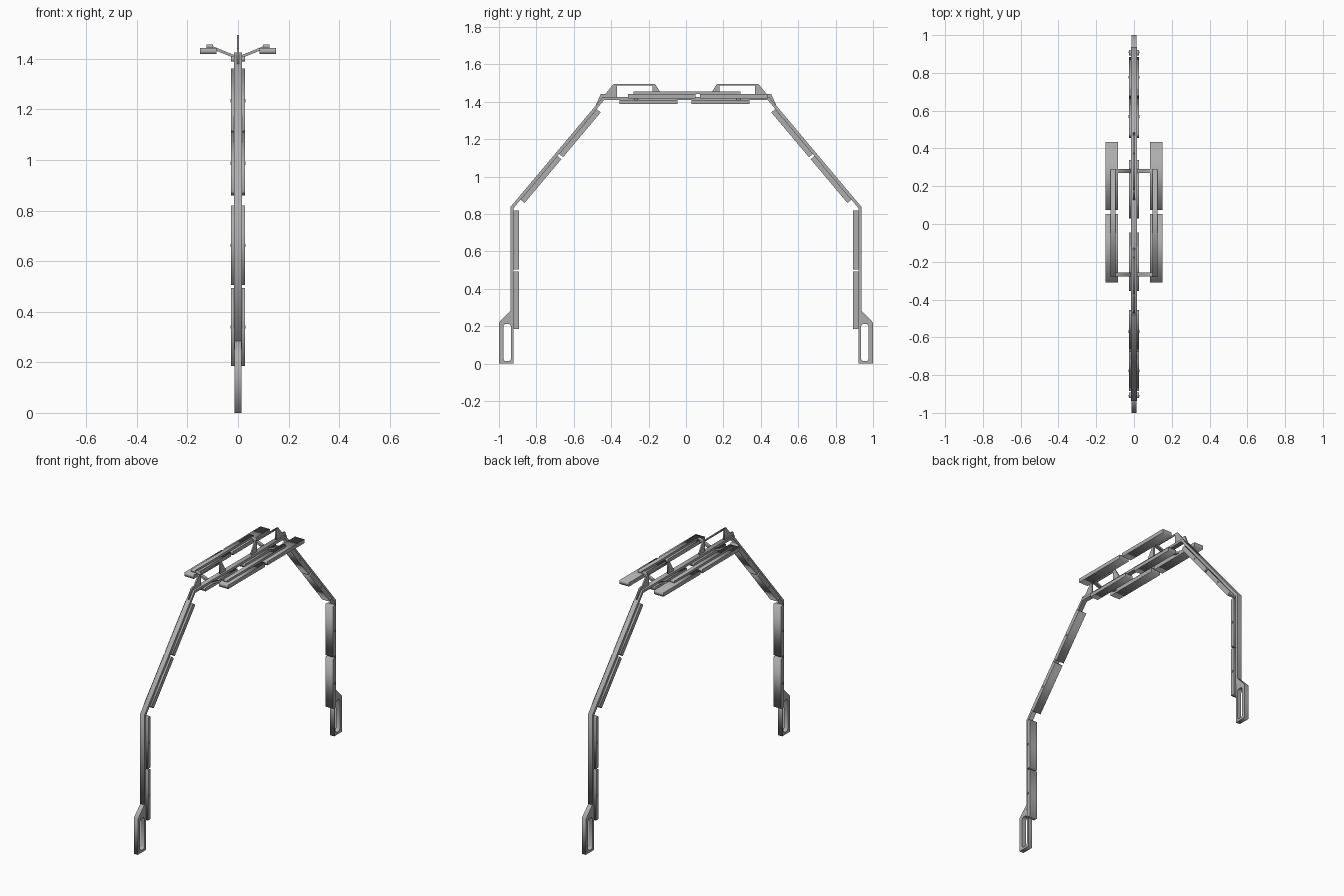
import bpy
from mathutils import Matrix, Vector

if "Cube" in bpy.data.objects:
    bpy.data.objects.remove(bpy.data.objects["Cube"])


def flat_material(name, value):
    mat = bpy.data.materials.new(name)
    mat.use_nodes = True
    colour = (value, value, value, 1)
    mat.diffuse_color = colour
    mat.node_tree.nodes["Principled BSDF"].inputs["Base Color"].default_value = colour
    return mat


GREY = flat_material("plain grey", 0.42)
# Drawing planes: SIDE draws in y,z and thickens in x; FRONT draws in x,z and thickens in y
SIDE = Matrix(((0, 0, 1, 0), (1, 0, 0, 0), (0, 1, 0, 0), (0, 0, 0, 1)))
FRONT = Matrix(((1, 0, 0, 0), (0, 0, -1, 0), (0, 1, 0, 0), (0, 0, 0, 1)))


def plate(name, loops, half, plane=SIDE, offset=(0, 0, 0)):
    """Flat outline (further loops are holes), thickened to both sides."""
    curve = bpy.data.curves.new(name, "CURVE")
    curve.dimensions = "2D"
    curve.fill_mode = "BOTH"
    curve.extrude = half
    for loop in loops:
        spline = curve.splines.new("POLY")
        spline.points.add(len(loop) - 1)
        for point, (u, v) in zip(spline.points, loop):
            point.co = (u, v, 0, 1)
        spline.use_cyclic_u = True
    temp = bpy.data.objects.new(name, curve)
    bpy.context.collection.objects.link(temp)
    bpy.context.view_layer.update()
    mesh = bpy.data.meshes.new_from_object(
        temp.evaluated_get(bpy.context.evaluated_depsgraph_get()))
    bpy.data.objects.remove(temp)
    mesh.transform(Matrix.Translation(offset) @ plane)
    mesh.materials.clear()
    mesh.materials.append(GREY)
    obj = bpy.data.objects.new(name, mesh)
    bpy.context.collection.objects.link(obj)
    return obj


def rect(u0, u1, v0, v1):
    return [(u0, v0), (u1, v0), (u1, v1), (u0, v1)]


def flip(loop, s):
    return [(s * u, v) for u, v in loop]


def strip(a, b, d0, d1, t0, t1):
    """Rectangle along the line a-b, from depth t0 to t1 on its inner side."""
    a, b = Vector(a), Vector(b)
    along = (b - a).normalized()
    inner = Vector((-along.y, along.x))
    return [tuple(a + along * d + inner * t)
            for d, t in ((d0, t0), (d1, t0), (d1, t1), (d0, t1))]


# Arch frame, one bent bar
outer = [(0.937, 0.25), (0.937, 0.84), (0.445, 1.425)]
inner = [(0.921, 0.25), (0.921, 0.833), (0.438, 1.409)]
half_arch = outer + flip(outer[::-1], -1)
plate("arch_frame", [half_arch + flip(inner, -1) + inner[::-1]], 0.015)

foot = [(0.922, 0), (1, 0), (1, 0.22), (0.937, 0.285), (0.922, 0.285)]
slot = [(0.943, 0.015), (0.969, 0.015), (0.977, 0.025), (0.977, 0.2),
        (0.969, 0.212), (0.943, 0.212), (0.936, 0.2), (0.936, 0.025)]
corner = [(0.49, 1.365), (0.455, 1.443), (0.43, 1.443), (0.388, 1.495),
          (0.37, 1.495), (0.37, 1.42), (0.44, 1.41)]
fin = [(0.165, 1.495), (0.18, 1.495), (0.18, 1.42), (0.125, 1.42), (0.13, 1.44)]

for side, s in (("front", -1), ("back", 1)):
    plate(side + "_foot", [flip(foot, s), flip(slot, s)], 0.014)
    # Thin gussets and the rod joining them
    plate(side + "_corner_gusset", [flip(corner, s)], 0.004)
    plate(side + "_inner_gusset", [flip(fin, s)], 0.004)
    plate(side + "_top_rod", [flip(rect(0.17, 0.38, 1.487, 1.495), s)], 0.004)
    # Panels on the upright and sloping bars, each with a small clip halfway
    for bar, a, b, spans in (
            ("upright", (0.937, 0), (0.937, 0.84), ((0.185, 0.493), (0.505, 0.82))),
            ("slope", outer[1], outer[2], ((0.062, 0.368), (0.382, 0.695)))):
        for i, (d0, d1) in enumerate(spans):
            name = f"{side}_{bar}_panel_{i + 1}"
            mid = (d0 + d1) / 2
            plate(name, [flip(strip(a, b, d0, d1, 0.016, 0.044), s)], 0.027)
            plate(name + "_clip",
                  [flip(strip(a, b, mid - 0.006, mid + 0.006, 0.024, 0.032), s)], 0.03)

# Panels under the top bar
for i, (y0, y1) in enumerate(((-0.355, -0.045), (0.03, 0.34))):
    plate(f"centre_panel_{i + 1}", [rect(y0, y1, 1.389, 1.411)], 0.027)

# Outrigger arms, rails and panels on both sides
arm = [(0.012, 1.402), (0.1, 1.438), (0.12, 1.444), (0.12, 1.456),
       (0.1, 1.45), (0.012, 1.414)]
for side, s in (("right", -1), ("left", 1)):
    for end, y in (("front", -0.267), ("back", 0.28)):
        plate(f"{side}_{end}_arm", [flip(arm, s)], 0.011, FRONT, (0, y, 0))
    plate(side + "_rail", [rect(-0.28, 0.292, 1.442, 1.456)], 0.013,
          offset=(s * 0.112, 0, 0))
    for i, (y0, y1) in enumerate(((-0.31, 0.052), (0.074, 0.435))):
        plate(f"{side}_outer_panel_{i + 1}", [rect(y0, y1, 1.419, 1.443)], 0.032,
              offset=(s * 0.118, 0, 0))
